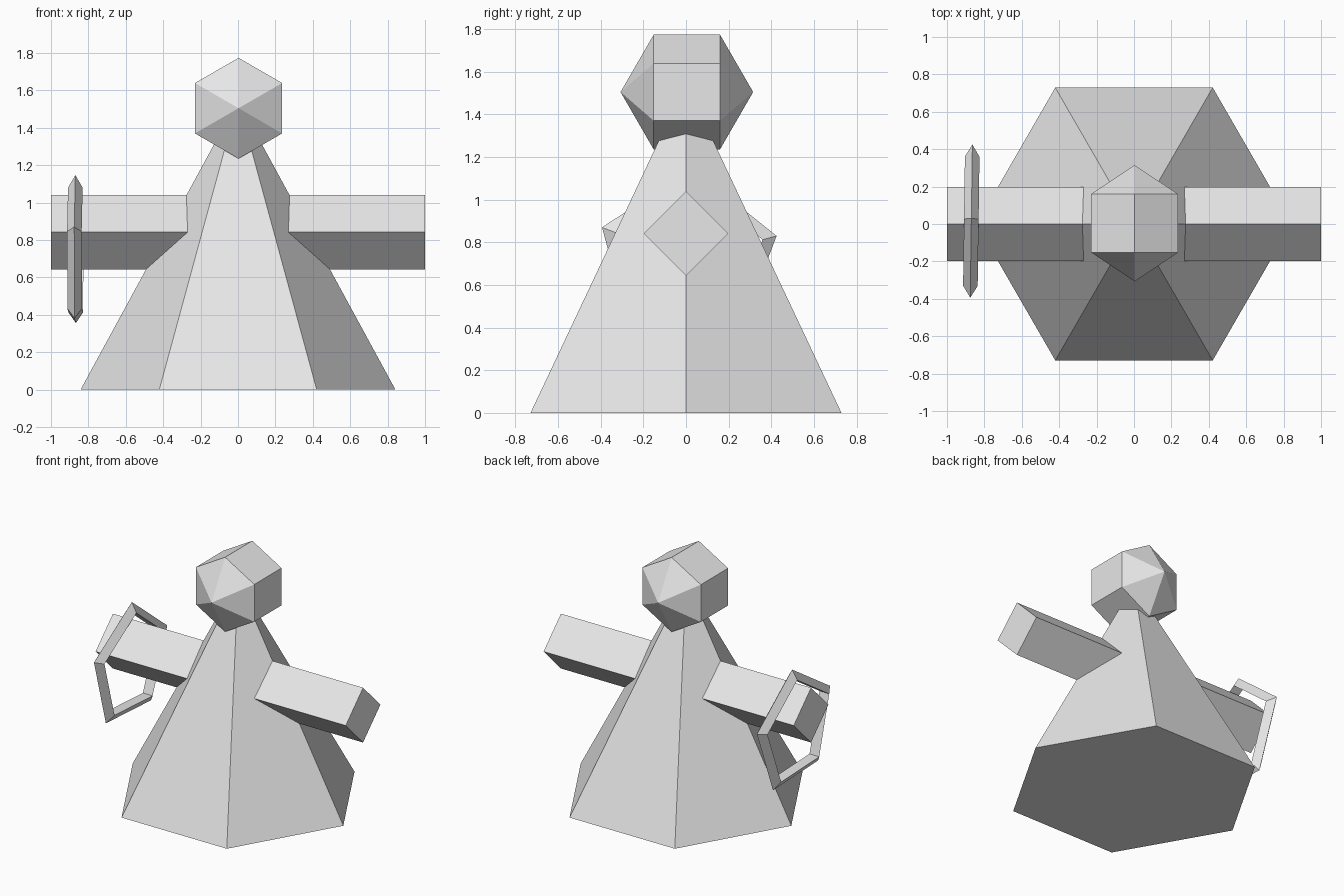
import bpy, bmesh
from math import cos, sin, pi, radians
from mathutils import Matrix, Vector

cube = bpy.data.objects.get("Cube")
if cube:
    bpy.data.objects.remove(cube, do_unlink=True)

# Single plain grey for every part
GREY = (0.8, 0.8, 0.8, 1)
grey = bpy.data.materials.new("plain_grey")
grey.use_nodes = True
grey.diffuse_color = GREY
bsdf = next(n for n in grey.node_tree.nodes if n.type == "BSDF_PRINCIPLED")
bsdf.inputs["Base Color"].default_value = GREY


def lathe(name, profile, sides, centre, turn=Matrix(), phase=0, loop=False):
    """Sweep (radius, height) points round local z with flat sides."""
    bm = bmesh.new()
    rings = []
    for k in range(sides):
        a = phase + 2 * pi * k / sides
        rings.append([bm.verts.new((r * cos(a), r * sin(a), h)) for r, h in profile])
    n = len(profile)
    for k in range(sides):
        here, after = rings[k], rings[(k + 1) % sides]
        for i in range(n if loop else n - 1):
            j = (i + 1) % n
            bm.faces.new((here[i], after[i], after[j], here[j]))
    # Close the ends: a flat cap, or a point where the radius is zero
    if not loop:
        for i in (0, n - 1):
            if profile[i][0] > 0:
                bm.faces.new([ring[i] for ring in rings])
    bmesh.ops.remove_doubles(bm, verts=bm.verts, dist=1e-5)
    bmesh.ops.recalc_face_normals(bm, faces=bm.faces)
    bm.transform(turn)
    mesh = bpy.data.meshes.new(name)
    bm.to_mesh(mesh)
    bm.free()
    mesh.materials.append(grey)
    obj = bpy.data.objects.new(name, mesh)
    obj.location = Vector(centre)
    bpy.context.collection.objects.link(obj)
    return obj


# Six-sided cone body, its tip hidden in the head
lathe("body", [(0.842, 0), (0, 1.547)], 6, (0, 0, 0))

# Square bar turned on edge, forming both arms
lathe("arms", [(0.198, -1), (0.198, 1)], 4, (0, 0, 0.842),
      Matrix.Rotation(pi / 2, 4, 'Y'))

# Coarse six-sided ball, poles facing front and back
R = 0.311
head_profile = [(R * sin(pi * i / 3), -R * cos(pi * i / 3)) for i in range(4)]
head_profile[0], head_profile[-1] = (0, -R), (0, R)
lathe("head", head_profile, 6, (0.003, 0.004, 1.505),
      Matrix.Rotation(-pi / 2, 4, 'X'), phase=pi / 6)

# Five-sided bangle with a triangular section, hung on the right arm
section = [(0.386 + 0.045 * cos(2 * pi * i / 3), 0.045 * sin(2 * pi * i / 3))
           for i in range(3)]
lathe("right_bangle", section, 5, (-0.87, 0.009, 0.717),
      Matrix.Rotation(radians(-0.8), 4, 'Z') @ Matrix.Rotation(-pi / 2, 4, 'Y'),
      phase=radians(2.8), loop=True)
